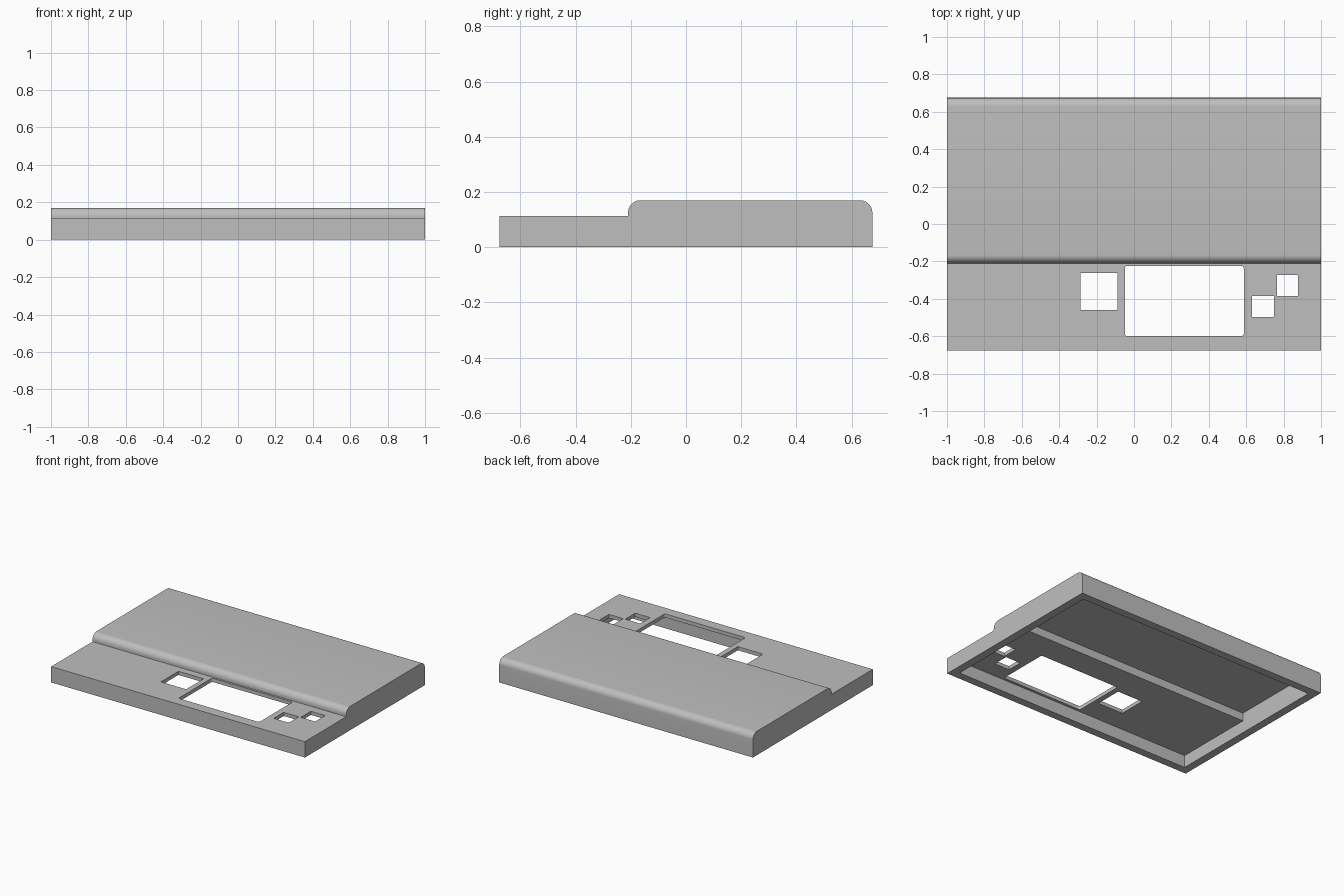
import bpy, bmesh, math

cube = bpy.data.objects.get("Cube")
if cube:
    bpy.data.objects.remove(cube, do_unlink=True)

grey = bpy.data.materials.new("plain grey")
grey.use_nodes = True
grey.diffuse_color = (0.52, 0.52, 0.52, 1)
grey.node_tree.nodes["Principled BSDF"].inputs["Base Color"].default_value = (0.52, 0.52, 0.52, 1)


def arc(cx, cy, r, start, end, steps=10):
    """Points of a fillet, angles in degrees."""
    angles = [math.radians(start + (end - start) * i / steps) for i in range(steps + 1)]
    return [(cx + r * math.cos(a), cy + r * math.sin(a)) for a in angles]


def prism(name, points, low, high, place):
    """Extrude a flat outline from low to high; place maps (u, v, depth) to x, y, z."""
    bm = bmesh.new()
    rings = [[bm.verts.new(place(u, v, d)) for u, v in points] for d in (low, high)]
    bm.faces.new(rings[0])
    bm.faces.new(rings[1])
    n = len(points)
    for i in range(n):
        j = (i + 1) % n
        bm.faces.new((rings[0][i], rings[0][j], rings[1][j], rings[1][i]))
    bmesh.ops.recalc_face_normals(bm, faces=bm.faces)
    mesh = bpy.data.meshes.new(name)
    bm.to_mesh(mesh)
    bm.free()
    mesh.materials.append(grey)
    obj = bpy.data.objects.new(name, mesh)
    bpy.context.collection.objects.link(obj)
    return obj


def across(u, v, d):
    return (d, u, v)


def upright(u, v, d):
    return (u, v, d)


def cut(body, cutter):
    cutter.hide_render = True
    mod = body.modifiers.new("cut", 'BOOLEAN')
    mod.operation = 'DIFFERENCE'
    mod.solver = 'EXACT'
    mod.object = cutter
    bpy.context.view_layer.objects.active = body
    bpy.ops.object.modifier_apply(modifier=mod.name)
    bpy.data.objects.remove(cutter, do_unlink=True)


# Outer shell: low front deck, raised rear deck with rounded long edges
front, back, step = -0.675, 0.675, -0.21
deck, top, r, wall, skin = 0.113, 0.17, 0.045, 0.057, 0.026
profile = [(front, 0), (front, deck), (step, deck)]
profile += arc(step + r, top - r, r, 180, 90)
profile += arc(back - r, top - r, r, 90, 0)
profile += [(back, 0)]
shell = prism("cover_shell", profile, -1, 1, across)

# Hollow underside with its own step
inner_step = -0.035
cavity = [(front + wall, -0.1), (front + wall, deck - skin), (inner_step, deck - skin),
          (inner_step, top - skin), (back - wall, top - skin), (back - wall, -0.1)]
cut(shell, prism("cavity_cutter", cavity, -1 + wall, 1 - wall, across))


# Openings through the front deck
def opening(x0, x1, y0, y1, radius=0):
    if radius:
        outline = []
        corners = [(x1, y1), (x0, y1), (x0, y0), (x1, y0)]
        for i, (x, y) in enumerate(corners):
            cx = x - radius if x == x1 else x + radius
            cy = y - radius if y == y1 else y + radius
            outline += arc(cx, cy, radius, 90 * i, 90 * i + 90, 5)
    else:
        outline = [(x0, y0), (x1, y0), (x1, y1), (x0, y1)]
    cut(shell, prism("opening_cutter", outline, 0.03, 0.3, upright))


opening(-0.286, -0.087, -0.459, -0.262)
opening(-0.049, 0.587, -0.6, -0.224, 0.014)
opening(0.631, 0.749, -0.498, -0.386)
opening(0.765, 0.878, -0.385, -0.272)

# Smooth the rounded edges, keep the rest crisp
for o in bpy.context.selected_objects:
    o.select_set(False)
shell.select_set(True)
bpy.context.view_layer.objects.active = shell
bpy.ops.object.shade_smooth_by_angle(angle=math.radians(30))
